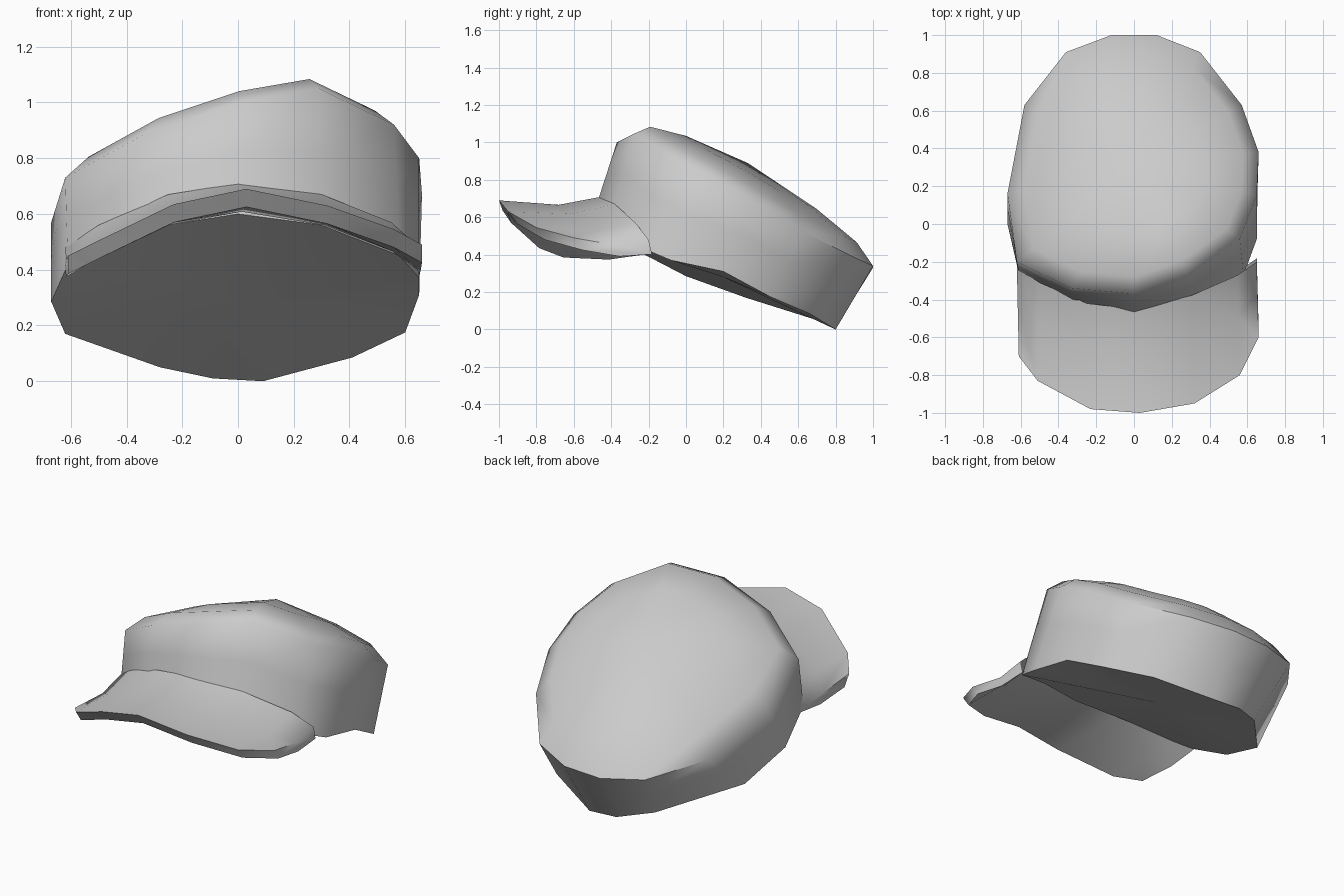
import bpy, bmesh
from mathutils import Vector as V

if "Cube" in bpy.data.objects:
    bpy.data.objects.remove(bpy.data.objects["Cube"])


def ring(text):
    return [V([float(n) for n in p.split(",")]) for p in text.split()]


def loft(name, rows, closed, caps=()):
    """Skin rows of points with quads; caps are (row index, centre point) fans."""
    bm = bmesh.new()
    rows = [[bm.verts.new(p) for p in row] for row in rows]
    n = len(rows[0])
    for a, b in zip(rows, rows[1:]):
        for i in range(n if closed else n - 1):
            j = (i + 1) % n
            bm.faces.new((a[i], a[j], b[j], b[i]))
    for index, centre in caps:
        c = bm.verts.new(centre)
        for i in range(n):
            bm.faces.new((rows[index][i], rows[index][(i + 1) % n], c))
    if not closed:
        # side ends of the brim slab
        for i in (0, n - 1):
            bm.faces.new([r[i] for r in rows])
    bmesh.ops.recalc_face_normals(bm, faces=bm.faces)
    mesh = bpy.data.meshes.new(name)
    bm.to_mesh(mesh)
    bm.free()
    ob = bpy.data.objects.new(name, mesh)
    bpy.context.collection.objects.link(ob)
    bpy.ops.object.select_all(action='DESELECT')
    ob.select_set(True)
    bpy.context.view_layer.objects.active = ob
    bpy.ops.object.shade_smooth_by_angle(angle=0.9)
    return ob


# Crown: rings run from the front, round the right side, the back and the left
rim = ring("0,-.5,.6 .3,-.41,.56 .58,-.27,.45 .65,-.08,.37 .65,.2,.31 .6,.45,.175 .41,.66,.085 "
           ".09,.8,0 -.09,.8,.01 -.28,.7,.05 -.62,.32,.17 -.67,0,.285 -.61,-.26,.42 -.32,-.42,.55")
shoulder = ring("0,-.37,1.0 .29,-.27,1.05 .56,-.08,.92 .65,.15,.8 .66,.38,.67 .57,.63,.52 .35,.91,.38 "
                ".12,1,.34 -.12,1,.33 -.36,.91,.35 -.58,.63,.42 -.67,.16,.57 -.62,-.2,.73 -.33,-.34,.89")
top = V((.03, .33, .85))
wall = [a.lerp(b, .55) for a, b in zip(rim, shoulder)]
edge = [p.lerp(top, .13) + V((0, 0, .06)) for p in shoulder]
dome = [p.lerp(top, .45) + V((0, 0, .075)) for p in shoulder]
loft("cap_crown", [rim, wall, shoulder, edge, dome], True,
     [(0, V((0, .2, .28))), (4, top + V((0, 0, .04)))])

# Brim: curved slab from the crown to the front edge, left to right
outer = ring("-.61,-.7,.45 -.51,-.83,.5 -.23,-.98,.635 .03,-1,.69 .32,-.95,.63 .56,-.8,.545 .66,-.6,.49")
inner = ring("-.62,-.23,.48 -.5,-.31,.56 -.25,-.42,.67 0,-.45,.71 .3,-.38,.67 .55,-.27,.57 .65,-.2,.48")
middle = [a.lerp(b, .42) - V((0, 0, .035)) for a, b in zip(inner, outer)]
drop = V((0, -.015, .065))
under = [[p - drop * k for p in row] for row, k in ((outer, 1), (middle, .9), (inner, 1.2))]
under[0] = [p + V((0, .03, 0)) for p in under[0]]
loft("cap_brim", [inner, middle, outer] + under, False)
